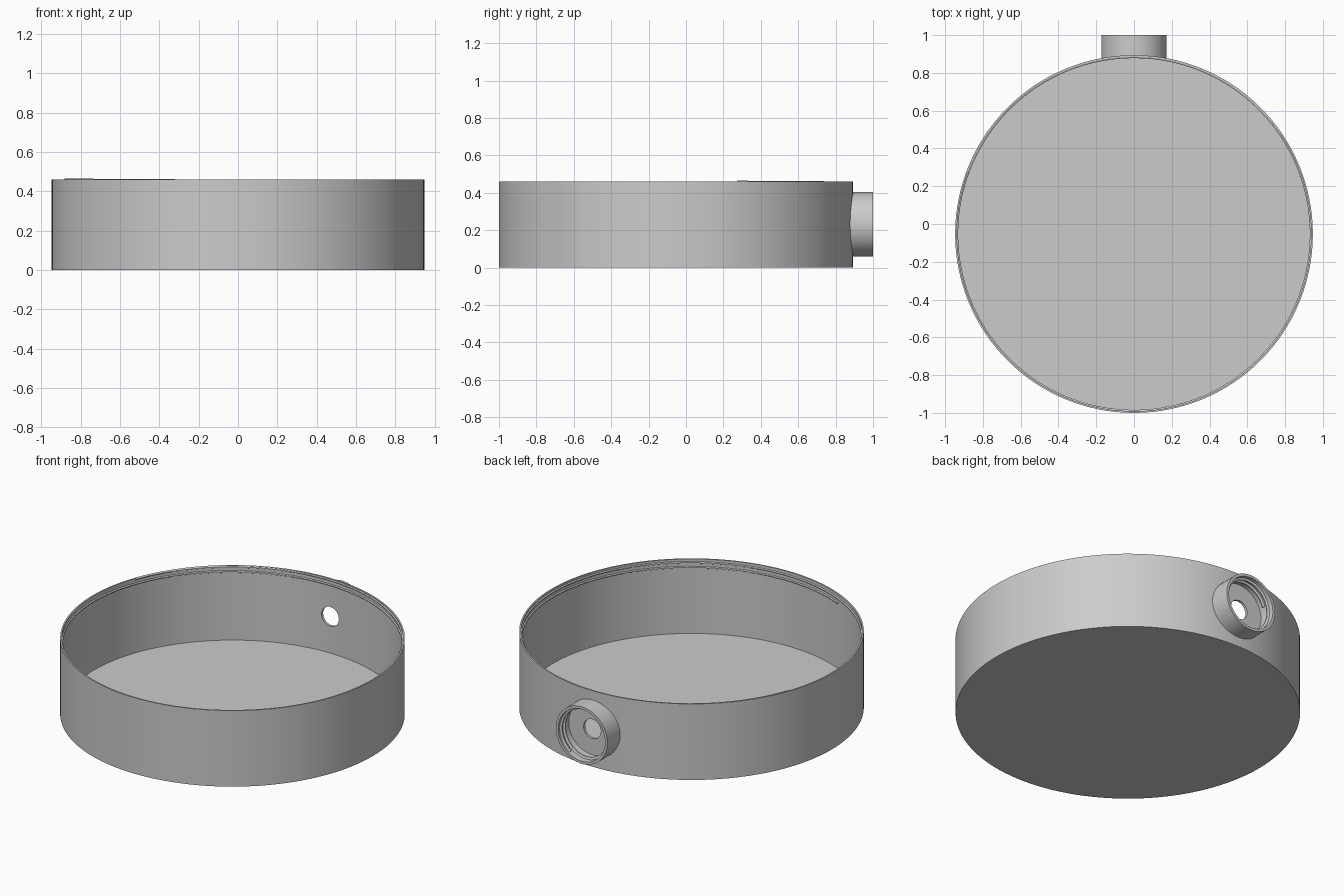
import bpy, bmesh, math
from mathutils import Matrix

cube = bpy.data.objects.get("Cube")
if cube:
    bpy.data.objects.remove(cube, do_unlink=True)

grey = bpy.data.materials.new("plain grey")
grey.use_nodes = True
grey.diffuse_color = (0.6, 0.6, 0.6, 1)
grey.node_tree.nodes["Principled BSDF"].inputs["Base Color"].default_value = (0.6, 0.6, 0.6, 1)

CENTRE_Y = -0.053
R, WALL, HEIGHT = 0.947, 0.009, 0.461
SPOUT_Z, HOLE_R = 0.232, 0.058
DISH = Matrix.Translation((0, CENTRE_Y, 0))
# turns the local z axis towards the back, for the spout
SPOUT = Matrix.Translation((0, 0, SPOUT_Z)) @ Matrix.Rotation(-math.pi / 2, 4, 'X')


def finish(name, bm, matrix):
    bmesh.ops.remove_doubles(bm, verts=bm.verts, dist=1e-5)
    bmesh.ops.recalc_face_normals(bm, faces=bm.faces)
    bm.transform(matrix)
    mesh = bpy.data.meshes.new(name)
    bm.to_mesh(mesh)
    bm.free()
    obj = bpy.data.objects.new(name, mesh)
    bpy.context.collection.objects.link(obj)
    mesh.materials.append(grey)
    return obj


def lathe(name, profile, matrix, steps):
    """Revolve a closed outline of (radius, height) points."""
    bm = bmesh.new()
    vs = [bm.verts.new((r, 0, z)) for r, z in profile]
    pairs = list(zip(vs, vs[1:] + vs[:1]))
    edges = [bm.edges.new(p) for p in pairs if p[0].co.x + p[1].co.x > 0]
    bmesh.ops.spin(bm, geom=vs + edges, cent=(0, 0, 0), axis=(0, 0, 1),
                   angle=2 * math.pi, steps=steps)
    return finish(name, bm, matrix)


def thread(name, radius, depth, half, z0, pitch, start, turns, matrix, steps):
    """Sweep a tapered ridge along a helix on the inside of a bore."""
    bm = bmesh.new()
    section = [(radius + 0.003, -half), (radius - depth, -half * 0.35),
               (radius - depth, half * 0.35), (radius + 0.003, half)]
    count = int(steps * turns)
    rings = []
    for i in range(count + 1):
        t = i / count * turns
        a = start + 2 * math.pi * t
        rings.append([bm.verts.new((r * math.cos(a), r * math.sin(a), z0 + pitch * t + z))
                      for r, z in section])
    for a, b in zip(rings, rings[1:]):
        for k in range(4):
            j = (k + 1) % 4
            bm.faces.new((a[k], a[j], b[j], b[k]))
    bm.faces.new(rings[0])
    bm.faces.new(rings[-1])
    return finish(name, bm, matrix)


def cut(obj, cutter):
    mod = obj.modifiers.new("cut", 'BOOLEAN')
    mod.operation, mod.solver, mod.object = 'DIFFERENCE', 'EXACT', cutter
    cutter.hide_render = True
    cutter.hide_set(True)


# Thin-walled round dish with a flat floor
inner = R - WALL
dish = lathe("dish", [(0, 0), (R, 0), (R, HEIGHT), (inner, HEIGHT),
                      (inner, 0.01), (0, 0.01)], DISH, 128)

# Short socket at the back, with a floor pierced by a small hole
socket = lathe("spout_socket", [(HOLE_R, 0.85), (0.173, 0.85), (0.173, 1.0), (0.157, 1.0),
                                (0.157, 0.899), (HOLE_R, 0.899)], SPOUT, 64)

# Cutters: the hole through the wall and the body of the dish
hole_cutter = lathe("hole_cutter", [(0, 0.7), (HOLE_R, 0.7), (HOLE_R, 0.96), (0, 0.96)], SPOUT, 48)
dish_cutter = lathe("dish_cutter", [(0, -0.1), (R - 0.003, -0.1), (R - 0.003, 0.6), (0, 0.6)],
                    DISH, 128)
cut(dish, hole_cutter)
cut(socket, dish_cutter)

# Screw threads inside the rim and inside the socket
rim_thread = thread("rim_thread", inner, 0.007, 0.008, 0.406, 0.029,
                    math.radians(246), 1.76, DISH, 128)
socket_thread = thread("socket_thread", 0.157, 0.013, 0.009, 0.935, 0.03,
                       math.radians(200), 1.6, SPOUT, 64)

for obj in (dish, socket, rim_thread, socket_thread):
    bpy.ops.object.select_all(action='DESELECT')
    bpy.context.view_layer.objects.active = obj
    obj.select_set(True)
    for mod in list(obj.modifiers):
        bpy.ops.object.modifier_apply(modifier=mod.name)
    bpy.ops.object.shade_smooth_by_angle(angle=math.radians(30))

for cutter in (hole_cutter, dish_cutter):
    bpy.data.objects.remove(cutter, do_unlink=True)
